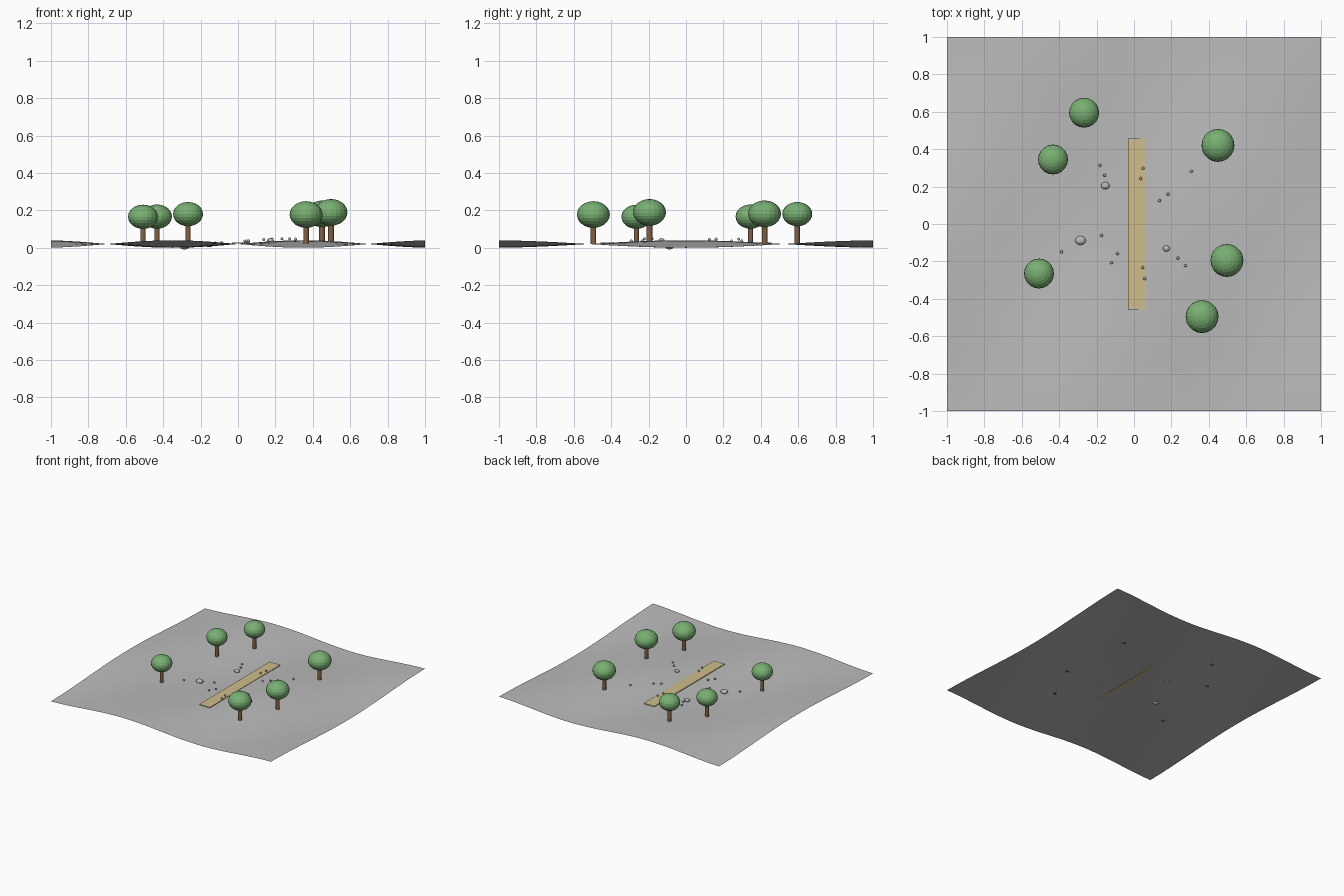
import bpy, bmesh
from math import sin, cos
from mathutils import Matrix

if "Cube" in bpy.data.objects:
    bpy.data.objects.remove(bpy.data.objects["Cube"], do_unlink=True)


def material(name, r, g, b):
    m = bpy.data.materials.new(name)
    m.use_nodes = True
    m.diffuse_color = (r, g, b, 1)
    m.node_tree.nodes["Principled BSDF"].inputs["Base Color"].default_value = (r, g, b, 1)
    return m


GREY = material("ground_grey", 0.5, 0.5, 0.5)
STONE = material("stone_grey", 0.48, 0.48, 0.47)
TAN = material("path_tan", 0.62, 0.51, 0.26)
GREEN = material("leaf_green", 0.19, 0.43, 0.17)
BROWN = material("bark_brown", 0.22, 0.12, 0.06)


def ground_z(x, y):
    return 0.02 + 0.02 * sin(4.5 * x) * cos(3 * y)


def finish(bm, name, mat, smooth=False):
    mesh = bpy.data.meshes.new(name)
    for f in bm.faces:
        f.smooth = smooth
    bm.to_mesh(mesh)
    bm.free()
    mesh.materials.append(mat)
    ob = bpy.data.objects.new(name, mesh)
    bpy.context.collection.objects.link(ob)
    return ob


def ball(name, mat, loc, size, segs, rings, smooth=False):
    bm = bmesh.new()
    bmesh.ops.create_uvsphere(bm, u_segments=segs, v_segments=rings, radius=1)
    bmesh.ops.transform(bm, verts=bm.verts,
                        matrix=Matrix.Translation(loc) @ Matrix.Diagonal((*size, 1)))
    return finish(bm, name, mat, smooth)


# Rolling ground sheet
bm = bmesh.new()
bmesh.ops.create_grid(bm, x_segments=40, y_segments=40, size=1)
for v in bm.verts:
    v.co.z = ground_z(v.co.x, v.co.y)
finish(bm, "ground", GREY, True)

# Flat path slab, partly sunk in the ground
bm = bmesh.new()
bmesh.ops.create_cube(bm, size=1)
bmesh.ops.transform(bm, verts=bm.verts, matrix=Matrix.Translation((0.016, 0, 0.0255))
                    @ Matrix.Diagonal((0.096, 0.914, 0.006, 1)))
finish(bm, "path", TAN)

# Trees: position and crown radius
trees = [(-0.267, 0.595, 0.08), (-0.433, 0.345, 0.08), (-0.508, -0.265, 0.08),
         (0.449, 0.42, 0.088), (0.497, -0.195, 0.088), (0.364, -0.495, 0.088)]
for i, (x, y, r) in enumerate(trees, 1):
    z = ground_z(x, y)
    bm = bmesh.new()
    bmesh.ops.create_cone(bm, cap_ends=True, segments=12, radius1=r * 0.17, radius2=r * 0.17,
                          depth=0.13, matrix=Matrix.Translation((x, y, z + 0.063)))
    finish(bm, f"trunk_{i}", BROWN)
    ball(f"crown_{i}", GREEN, (x, y, z + 0.156), (r, r, r * 0.81), 20, 12)

# Half-buried rocks
for i, (x, y, r) in enumerate([(-0.153, 0.205, 0.023), (-0.286, -0.088, 0.029),
                               (0.173, -0.131, 0.019)], 1):
    ball(f"rock_{i}", STONE, (x, y, ground_z(x, y) + 0.007), (r, r * 0.85, r * 0.6), 12, 8)

# Scattered pebbles
pebbles = [(-0.182, 0.313), (-0.157, 0.26), (0.048, 0.298), (0.036, 0.243), (0.308, 0.282),
           (0.182, 0.16), (0.137, 0.125), (-0.173, -0.061), (-0.088, -0.158), (-0.12, -0.207),
           (-0.388, -0.149), (0.047, -0.233), (0.057, -0.292), (0.235, -0.182), (0.276, -0.223)]
for i, (x, y) in enumerate(pebbles, 1):
    ball(f"pebble_{i}", STONE, (x, y, ground_z(x, y) + 0.013), (0.008,) * 3, 10, 6)
